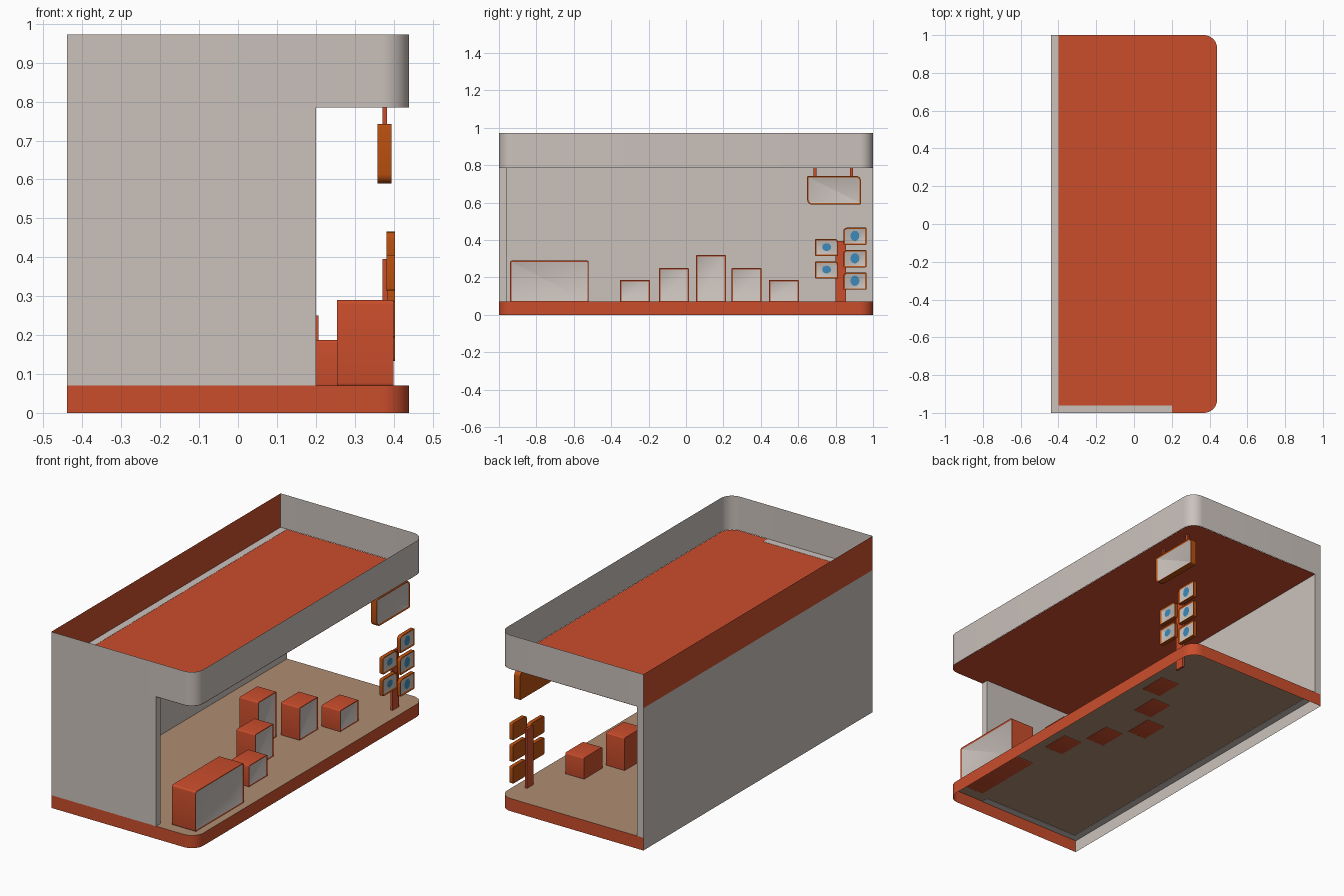
import bpy, bmesh, math

if "Cube" in bpy.data.objects:
    bpy.data.objects.remove(bpy.data.objects["Cube"])


def material(name, rgb):
    m = bpy.data.materials.new(name)
    m.diffuse_color = (*rgb, 1)
    m.use_nodes = True
    m.node_tree.nodes["Principled BSDF"].inputs["Base Color"].default_value = m.diffuse_color
    return m


ORANGE = material("red_orange", (0.59, 0.075, 0.025))
GREY = material("warm_grey", (0.59, 0.535, 0.50))
TAN = material("tan_floor", (0.43, 0.265, 0.17))
AMBER = material("amber_frame", (0.49, 0.08, 0.005))
BLUE = material("blue", (0.045, 0.26, 0.50))


def finish(name, bm, *mats):
    me = bpy.data.meshes.new(name)
    bm.to_mesh(me)
    bm.free()
    ob = bpy.data.objects.new(name, me)
    bpy.context.collection.objects.link(ob)
    for m in mats:
        me.materials.append(m)
    bpy.ops.object.select_all(action='DESELECT')
    ob.select_set(True)
    bpy.context.view_layer.objects.active = ob
    bpy.ops.object.shade_smooth_by_angle(angle=math.radians(30))
    return ob


def box(name, x0, x1, y0, y1, z0, z1, mat):
    bm = bmesh.new()
    bmesh.ops.create_cube(bm, size=1)
    for v in bm.verts:
        v.co = ((x0, x1)[v.co.x > 0], (y0, y1)[v.co.y > 0], (z0, z1)[v.co.z > 0])
    return finish(name, bm, mat)


def sheet(name, pts, mat):
    bm = bmesh.new()
    bm.faces.new([bm.verts.new(p) for p in pts])
    return finish(name, bm, mat)


def arc(cx, cy, r, start, n=8):
    return [(cx + r * math.cos(math.radians(start + 90 * i / n)),
             cy + r * math.sin(math.radians(start + 90 * i / n))) for i in range(n + 1)]


# plan outline: square at the rear wall, rounded at the open side
R = 0.07
OPEN_SIDE = [(-0.44, -1)] + arc(0.44 - R, -1 + R, R, -90) + arc(0.44 - R, 1 - R, R, 0) + [(-0.44, 1)]


def band(name, z0, z1, mat):
    bm = bmesh.new()
    rows = [[bm.verts.new((x, y, z)) for x, y in OPEN_SIDE] for z in (z0, z1)]
    for i in range(len(OPEN_SIDE) - 1):
        bm.faces.new((rows[0][i], rows[0][i + 1], rows[1][i + 1], rows[1][i]))
    return finish(name, bm, mat)


def framed(name, x0, x1, y0, y1, z0, z1, radii, frame, rim=0.008, recess=0.004):
    """Slab facing +x with a recessed grey panel; radii go from low y, low z anticlockwise."""
    a, b, c, d = radii
    pts = (arc(y0 + a, z0 + a, a, 180, 4) + arc(y1 - b, z0 + b, b, 270, 4)
           + arc(y1 - c, z1 - c, c, 0, 4) + arc(y0 + d, z1 - d, d, 90, 4))
    bm = bmesh.new()
    back = bm.faces.new([bm.verts.new((x0, y, z)) for y, z in pts])
    ext = bmesh.ops.extrude_face_region(bm, geom=[back], use_keep_orig=True)
    for v in ext["geom"]:
        if isinstance(v, bmesh.types.BMVert):
            v.co.x = x1
    bmesh.ops.recalc_face_normals(bm, faces=bm.faces[:])
    front = max(bm.faces, key=lambda f: f.calc_center_median().x)
    bmesh.ops.inset_region(bm, faces=[front], thickness=rim, depth=0)
    front.material_index = 1
    bmesh.ops.translate(bm, verts=front.verts[:], vec=(-recess, 0, 0))
    return finish(name, bm, frame, GREY)


# base rim and floor
band("base_rim", 0, 0.07, ORANGE)
sheet("floor", [(x, y, 0.07) for x, y in OPEN_SIDE], TAN)

# walls
ROOF = 0.785
box("rear_wall", -0.44, -0.40, -1, 1, 0.068, ROOF, GREY)
box("end_wall", -0.40, 0.20, -1, -0.96, 0.068, ROOF, GREY)
sheet("rear_skirt", [(-0.44, -1, 0), (-0.44, 1, 0), (-0.44, 1, 0.07), (-0.44, -1, 0.07)], GREY)

# roof deck inside the walls, parapet around it
deck = [(-0.40, -0.96), (0.20, -0.96), (0.20, -1)] + OPEN_SIDE[1:-1] + [(-0.40, 1)]
sheet("roof_deck", [(x, y, ROOF - 0.001) for x, y in deck], ORANGE)
band("parapet", ROOF, 0.972, GREY)
sheet("rear_parapet", [(-0.44, -1, ROOF), (-0.44, 1, ROOF), (-0.44, 1, 0.972), (-0.44, -1, 0.972)], ORANGE)

# counter and display plinths
framed("counter", 0.255, 0.40, -0.94, -0.52, 0.067, 0.29, (0.01,) * 4, ORANGE)
PLINTHS = [(-0.273, 0.258, 0.187), (-0.065, 0.15, 0.25), (0.133, 0.03, 0.32),
           (0.323, 0.15, 0.25), (0.523, 0.258, 0.187)]
for i, (y, x, top) in enumerate(PLINTHS):
    framed(f"plinth_{i + 1}", x - 0.057, x + 0.057, y - 0.08, y + 0.08, 0.067, top, (0.006,) * 4, ORANGE)

# signpost with five plates, each with a blue spot
box("signpost", 0.372, 0.384, 0.80, 0.855, 0, 0.395, ORANGE)
PLATES = [(0.903, 0.42), (0.903, 0.30), (0.903, 0.18), (0.752, 0.36), (0.752, 0.24)]
for i, (y, z) in enumerate(PLATES):
    radii = (0.006, 0.006, 0.006, 0.02) if y > 0.8 else (0.006, 0.006, 0.02, 0.006)
    framed(f"sign_plate_{i + 1}", 0.382, 0.403, y - 0.062, y + 0.062, z - 0.046, z + 0.046, radii, AMBER)
    ry, rz = (0.024, 0.028) if y > 0.8 else (0.024, 0.021)
    spot = [(0.401, y + ry * math.cos(t * math.pi / 6), z + 0.002 + rz * math.sin(t * math.pi / 6))
            for t in range(12)]
    sheet(f"sign_spot_{i + 1}", spot, BLUE)

# hanging sign
framed("hanging_sign", 0.359, 0.395, 0.648, 0.935, 0.59, 0.742, (0.024, 0.006, 0.024, 0.006), AMBER)
for i, y in enumerate((0.69, 0.885)):
    box(f"sign_hanger_{i + 1}", 0.372, 0.383, y - 0.007, y + 0.007, 0.74, ROOF, ORANGE)
